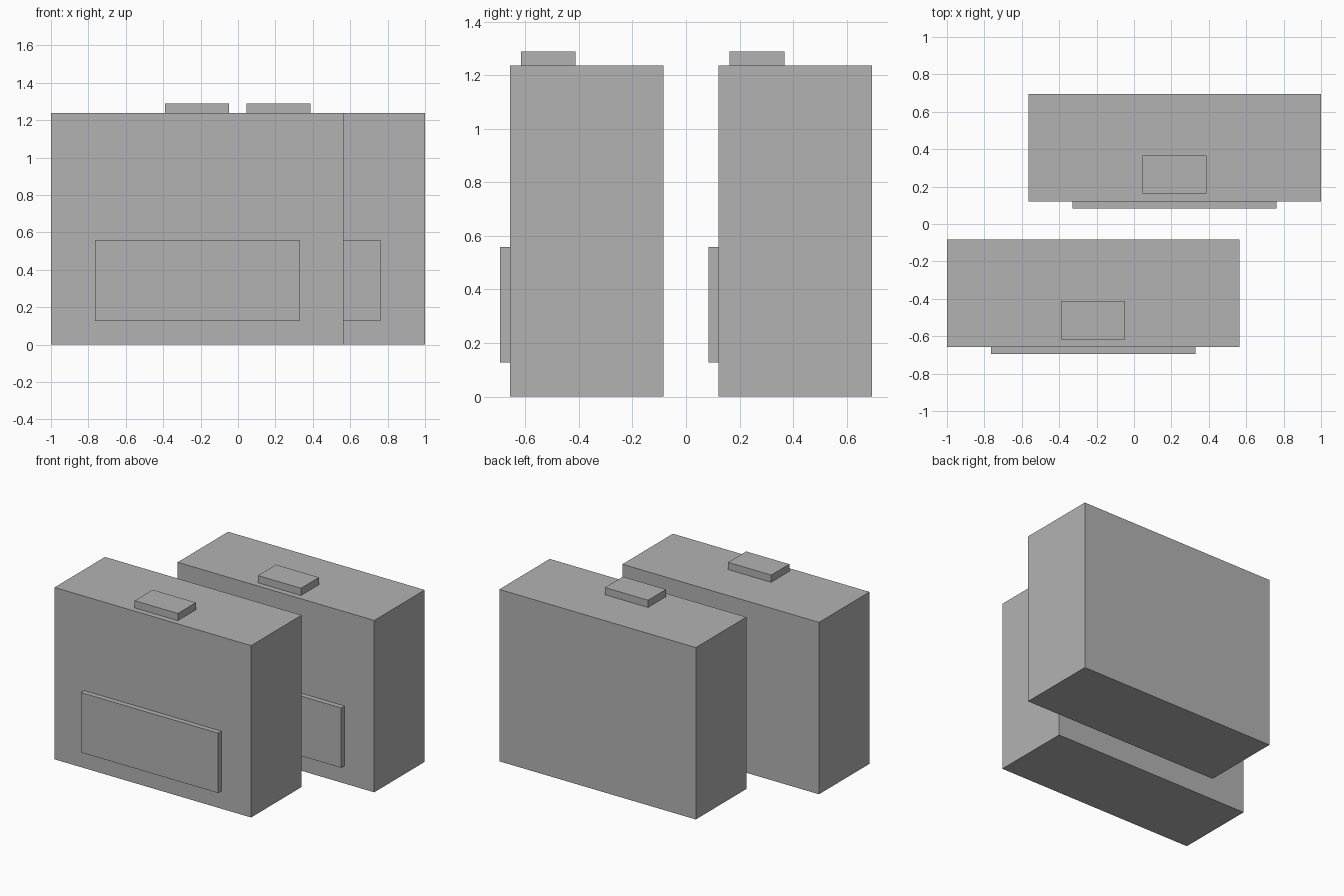
import bpy

if "Cube" in bpy.data.objects:
    bpy.data.objects.remove(bpy.data.objects["Cube"])

grey = bpy.data.materials.new("plain_grey")
grey.diffuse_color = (0.45, 0.45, 0.45, 1)
grey.use_nodes = True
grey.node_tree.nodes["Principled BSDF"].inputs["Base Color"].default_value = grey.diffuse_color


def box(name, low, high):
    """Flat-faced box between two opposite corners."""
    centre = [(a + b) / 2 for a, b in zip(low, high)]
    size = [b - a for a, b in zip(low, high)]
    bpy.ops.mesh.primitive_cube_add(size=1)
    ob = bpy.context.object
    ob.name = ob.data.name = name
    for v in ob.data.vertices:
        v.co = [c + p * s for c, p, s in zip(centre, v.co, size)]
    ob.data.materials.append(grey)
    return ob


# Two identical cases, the rear one shifted right and back
for prefix, dx, dy in (("front", 0, 0), ("rear", 0.435, 0.779)):
    # Main case body
    box(prefix + "_case", (-1 + dx, -0.658 + dy, 0), (0.565 + dx, -0.084 + dy, 1.237))
    # Raised panel on the front face
    box(prefix + "_panel", (-0.764 + dx, -0.695 + dy, 0.127), (0.328 + dx, -0.658 + dy, 0.558))
    # Small block on the top
    box(prefix + "_top_handle", (-0.39 + dx, -0.617 + dy, 1.237), (-0.047 + dx, -0.412 + dy, 1.289))
